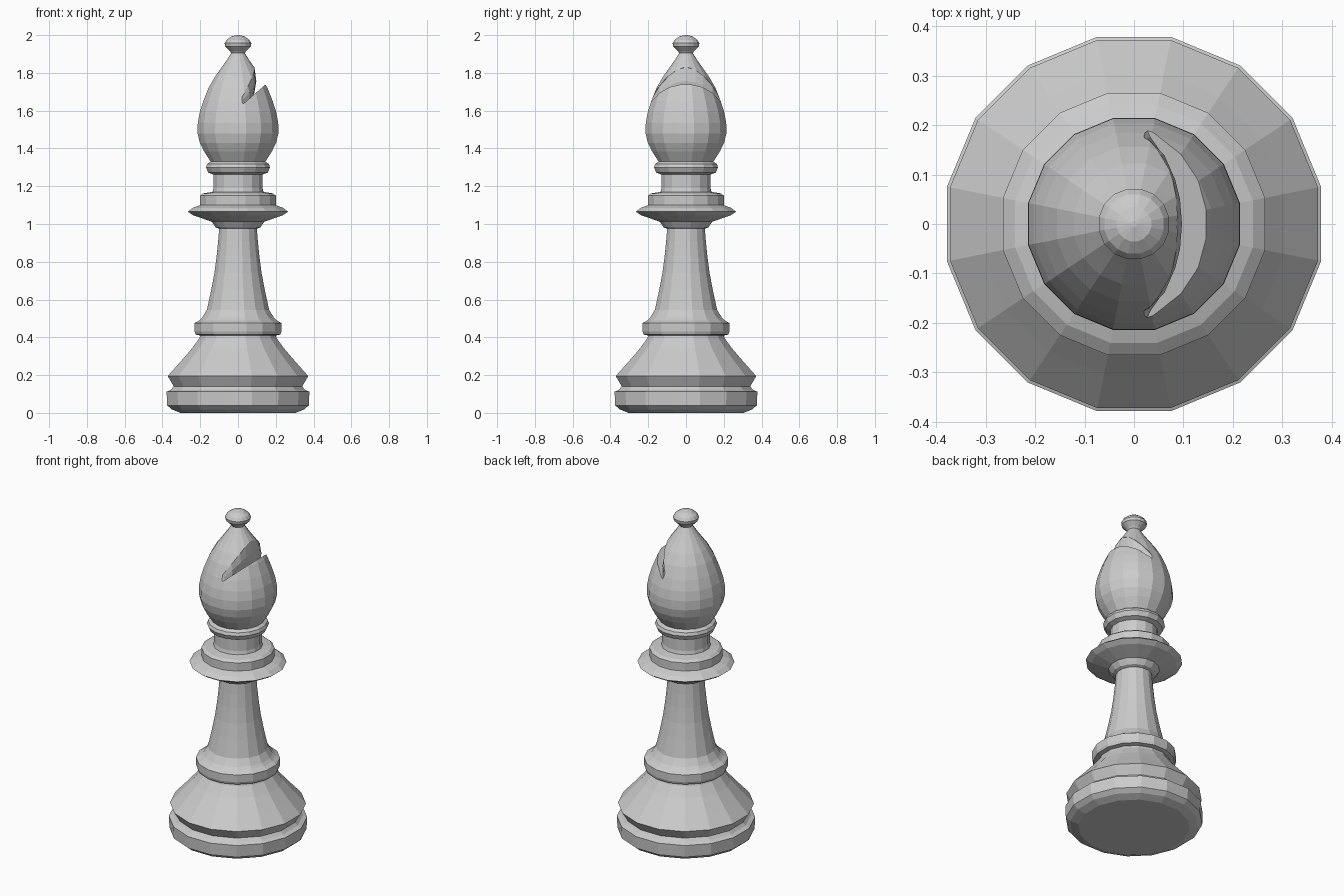
import bpy, bmesh, math

if "Cube" in bpy.data.objects:
    bpy.data.objects.remove(bpy.data.objects["Cube"])

SIDES = 16
FLAT = math.cos(math.pi / SIDES)   # profiles give the half width across flats


def make_object(name, bm):
    bmesh.ops.recalc_face_normals(bm, faces=bm.faces[:])
    mesh = bpy.data.meshes.new(name)
    bm.to_mesh(mesh)
    bm.free()
    ob = bpy.data.objects.new(name, mesh)
    bpy.context.collection.objects.link(ob)
    return ob


def loft(bm, rings, cap_start, cap_end):
    loops = [[bm.verts.new(p) for p in ring] for ring in rings]
    n = len(loops[0])
    for a, b in zip(loops, loops[1:]):
        for i in range(n):
            j = (i + 1) % n
            bm.faces.new((a[i], a[j], b[j], b[i]))
    if cap_start:
        bm.faces.new(loops[0][::-1])
    if cap_end:
        bm.faces.new(loops[-1])


def turned(name, profile, cap_start=False, cap_end=False):
    """Sixteen-sided turned part from (half width, z) points."""
    rings = []
    for w, z in profile:
        r = w / FLAT
        angles = [(i + 0.5) * 2 * math.pi / SIDES for i in range(SIDES)]
        rings.append([(r * math.cos(a), r * math.sin(a), z) for a in angles])
    bm = bmesh.new()
    loft(bm, rings, cap_start, cap_end)
    return make_object(name, bm)


# Foot with groove and sloping shoulder
turned("base", [(0.305, 0), (0.35, 0.018), (0.375, 0.04), (0.378, 0.112),
                (0.355, 0.122), (0.34, 0.14), (0.372, 0.195), (0.305, 0.27),
                (0.245, 0.34), (0.205, 0.395), (0.20, 0.41)], cap_start=True)

# Ring above the foot
turned("base_ring", [(0.20, 0.41), (0.225, 0.415), (0.23, 0.43),
                     (0.23, 0.475), (0.205, 0.49), (0.19, 0.505)])

# Tapering stem
turned("stem", [(0.19, 0.505), (0.165, 0.545), (0.142, 0.65), (0.125, 0.74),
                (0.113, 0.83), (0.105, 0.91), (0.10, 0.975)])

# Wide collar with a step on top
turned("collar", [(0.10, 0.975), (0.118, 0.982), (0.14, 1.013), (0.235, 1.045),
                  (0.265, 1.065), (0.24, 1.085), (0.20, 1.10), (0.20, 1.15),
                  (0.185, 1.162), (0.135, 1.17)])

# Short neck and its ring
turned("neck", [(0.135, 1.17), (0.13, 1.19), (0.13, 1.262), (0.157, 1.272),
                (0.17, 1.30), (0.163, 1.318), (0.145, 1.33)])

# Pointed head
head = turned("head", [(0.145, 1.33), (0.18, 1.385), (0.202, 1.43), (0.214, 1.48),
                       (0.213, 1.535), (0.203, 1.59), (0.184, 1.65),
                       (0.156, 1.72), (0.122, 1.78), (0.086, 1.83),
                       (0.058, 1.87), (0.036, 1.905)], True, True)

# Button on the tip
turned("finial", [(0.036, 1.905), (0.043, 1.915), (0.068, 1.94), (0.071, 1.957),
                  (0.06, 1.975), (0.035, 1.993), (0.006, 2.0)], cap_end=True)


# Crescent slot: sections along y given as (y, floor x, bulge x, top x, top z)
def floor_z(x):
    return 1.655 + 0.87 * (x - 0.05)


half = [(0, 0.085, 0.097, 0.087, 1.83), (0.05, 0.083, 0.093, 0.086, 1.815),
        (0.09, 0.077, 0.083, 0.078, 1.785), (0.14, 0.058, 0.061, 0.053, 1.73),
        (0.175, 0.033, 0.026, 0.02, 1.672), (0.205, 0.02, 0.01, 0.005, 1.645)]
sections = [(-s[0],) + s[1:] for s in half[:0:-1]] + half
rings = []
for y, xf, xb, xt, zt in sections:
    zb = (floor_z(xf) + zt) / 2
    rings.append([(xf, y, floor_z(xf)), (0.35, y, floor_z(0.35)),
                  (0.35, y, zt + 0.4), (xt, y, zt), (xb, y, zb)])
bm = bmesh.new()
loft(bm, rings, True, True)
cutter = make_object("slot_cutter", bm)
cutter.hide_render = True

cut = head.modifiers.new("slot", "BOOLEAN")
cut.operation = "DIFFERENCE"
cut.solver = "EXACT"
cut.object = cutter
bpy.context.view_layer.objects.active = head
head.select_set(True)
bpy.ops.object.modifier_apply(modifier=cut.name)
bpy.data.objects.remove(cutter)
